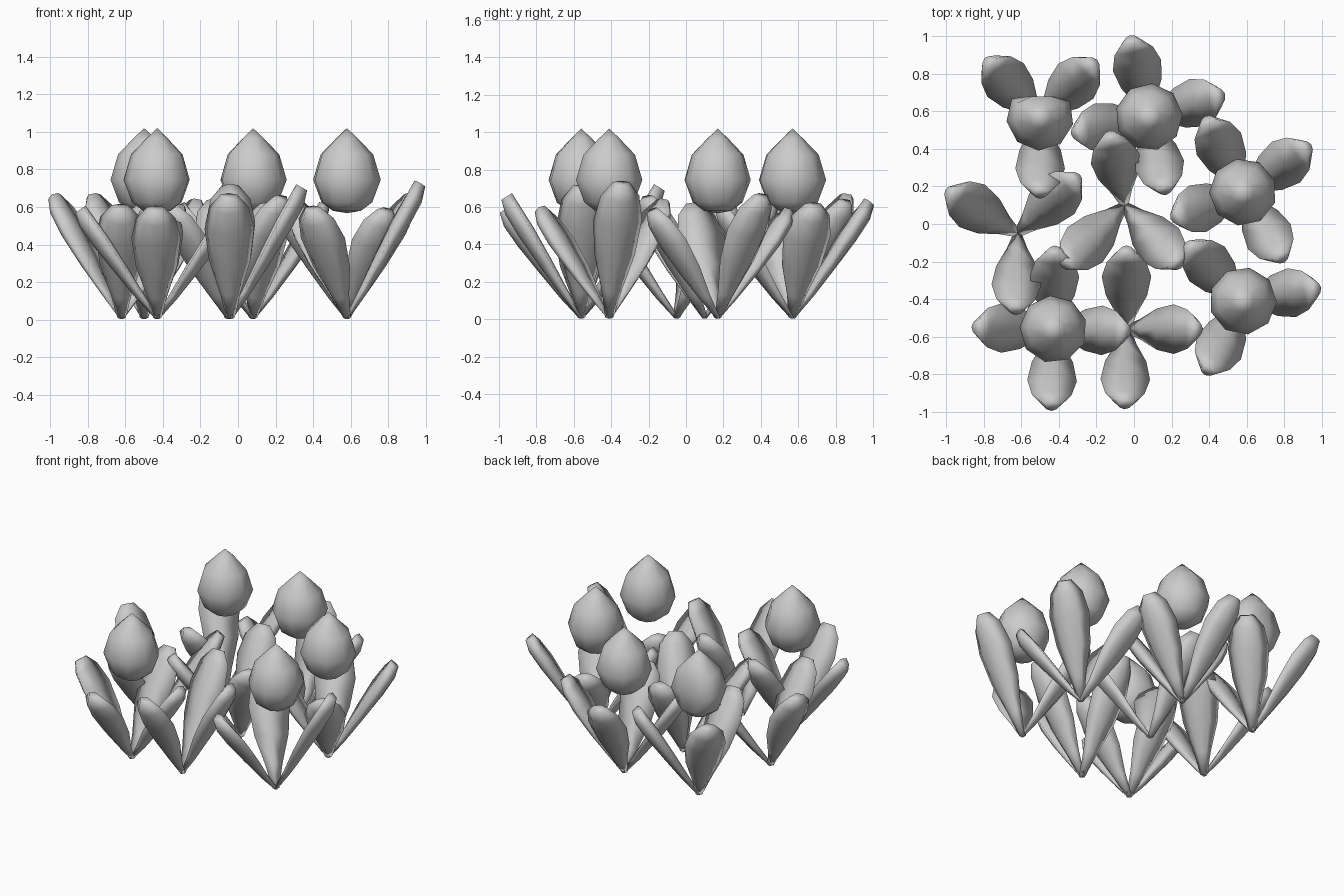
import bpy, bmesh, math
from mathutils import Vector

if "Cube" in bpy.data.objects:
    bpy.data.objects.remove(bpy.data.objects["Cube"])


def finish(name, bm):
    bmesh.ops.recalc_face_normals(bm, faces=bm.faces)
    me = bpy.data.meshes.new(name)
    bm.to_mesh(me)
    bm.free()
    for p in me.polygons:
        p.use_smooth = True
    ob = bpy.data.objects.new(name, me)
    bpy.context.collection.objects.link(ob)
    return ob


# keeled leaf sections: position, half width, keel depth, raised edge
LEAF = [(0, .022, .012, .0), (.2, .055, .03, .01), (.45, .11, .042, .03),
        (.7, .132, .052, .045), (.88, .105, .05, .045), (.98, .045, .025, .045)]


def leaf(name, base, tip, height):
    b = Vector((base[0], base[1], 0.01))
    out = Vector((tip[0] - base[0], tip[1] - base[1], 0))
    reach = out.length * .985
    out.normalize()
    side = Vector((-out.y, out.x, 0))
    rise = height - .025
    up = Vector((0, 0, 1))
    normal = (out * rise - up * reach).normalized()
    bm = bmesh.new()
    rings = []
    for t, w, k, e in LEAF:
        c = b + out * reach * t + up * rise * t
        pts = [c + side * w - normal * e * .6,
               c + side * w * .55 + normal * k * .6,
               c + normal * k,
               c - side * w * .55 + normal * k * .6,
               c - side * w - normal * e * .6,
               c - normal * (.01 + e * .7)]
        rings.append([bm.verts.new(p) for p in pts])
    for r, s in zip(rings, rings[1:]):
        for i in range(6):
            j = (i + 1) % 6
            bm.faces.new((r[i], r[j], s[j], s[i]))
    bm.faces.new(rings[0])
    bm.faces.new(rings[-1])
    finish(name, bm)


# pointed flower bud turned from a profile
BUD = [(.075, .58), (.135, .625), (.18, .745), (.14, .88), (.06, .963)]


def bud(name, x, y, turn, back=9):
    bm = bmesh.new()
    n = 9
    rings = []
    for r, z in BUD:
        rings.append([bm.verts.new((x + r * math.cos(turn + i * math.tau / n),
                                    min(back, y + r * math.sin(turn + i * math.tau / n)), z))
                      for i in range(n)])
    for r, s in zip(rings, rings[1:]):
        for i in range(n):
            j = (i + 1) % n
            bm.faces.new((r[i], r[j], s[j], s[i]))
    for ring, z in ((rings[0], .567), (rings[-1], 1.02)):
        v = bm.verts.new((x, y, z))
        for i in range(n):
            bm.faces.new((ring[i], ring[(i + 1) % n], v))
    finish(name, bm)


# plants: base, has bud, leaf tips (x, y, height)
PLANTS = [
    ((-.50, .57), True, [(-.79, .88, .68), (-.20, .87, .65), (-.50, .14, .62)]),
    ((.08, .57), True, [(-.02, 1.0, .65), (.48, .69, .63), (-.33, .48, .63), (.17, .16, .63)]),
    ((.58, .17), True, [(.94, .42, .68), (.80, -.20, .60), (.20, .03, .63), (.38, .57, .60)]),
    ((.58, -.41), True, [(.99, -.34, .75), (.38, -.80, .61), (.28, -.10, .65)]),
    ((-.43, -.56), True, [(-.86, -.55, .61), (-.44, -.99, .61), (-.02, -.57, .61), (-.42, -.12, .65)]),
    ((-.04, -.56), False, [(.36, -.56, .73), (-.05, -.98, .68), (-.04, -.12, .73)]),
    ((-.05, .10), False, [(-.13, .49, .65), (.25, -.23, .67), (-.38, -.23, .62)]),
    ((-.62, -.05), False, [(-1.0, .18, .68), (-.29, .26, .62), (-.63, -.48, .62)]),
]
for n, (base, has_bud, tips) in enumerate(PLANTS, 1):
    for m, (x, y, h) in enumerate(tips, 1):
        leaf(f"leaf_{n}_{m}", base, (x, y), h)
    if has_bud:
        bud(f"flower_bud_{n}", base[0], base[1], math.pi / 2 + n * .3, .68 if n == 1 else 9)
